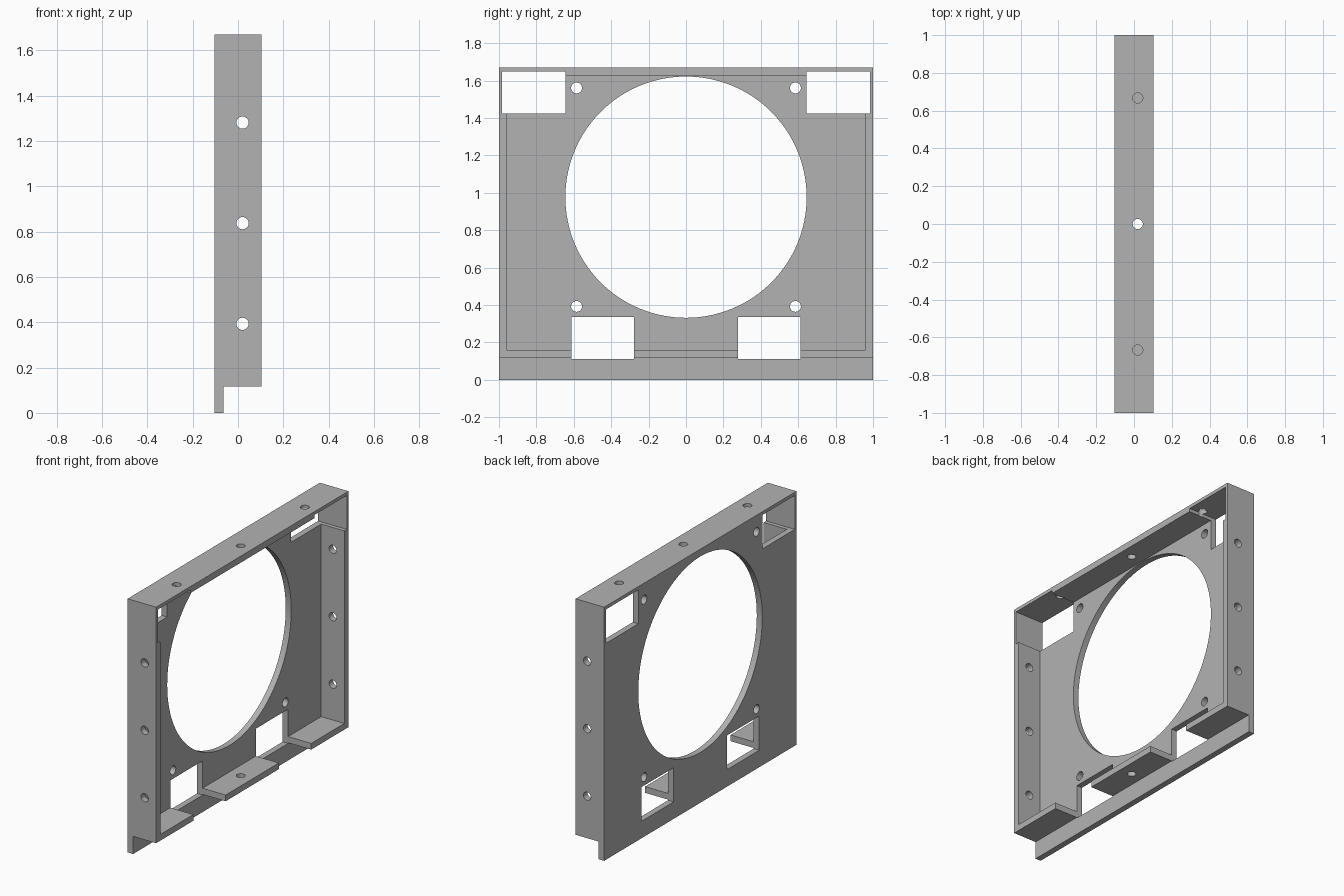
import bpy, bmesh, math
from mathutils import Matrix, Vector

if "Cube" in bpy.data.objects:
    bpy.data.objects.remove(bpy.data.objects["Cube"])

# Main dimensions
HALF_X, TOP, FLOOR = 0.104, 1.67, 0.116
PLATE_X = -0.064          # inner face of the plate
FAN_Z, FAN_R = 0.977, 0.645
HOLE_X, HOLE_R = 0.02, 0.027

grey = bpy.data.materials.new("plain grey")
grey.use_nodes = True
colour = (0.45, 0.45, 0.45, 1)
grey.diffuse_color = colour
grey.node_tree.nodes["Principled BSDF"].inputs["Base Color"].default_value = colour


def add_object(name, bm):
    bmesh.ops.recalc_face_normals(bm, faces=bm.faces)
    mesh = bpy.data.meshes.new(name)
    bm.to_mesh(mesh)
    bm.free()
    obj = bpy.data.objects.new(name, mesh)
    bpy.context.collection.objects.link(obj)
    return obj


cutters = []


def cut_box(x, y, z):
    """Box cutter from (min, max) pairs."""
    bm = bmesh.new()
    size = Vector([b - a for a, b in (x, y, z)])
    centre = Vector([(a + b) / 2 for a, b in (x, y, z)])
    bmesh.ops.create_cube(bm, size=1, matrix=Matrix.Translation(centre) @ Matrix.Diagonal(size).to_4x4())
    cutters.append(add_object("box_cutter", bm))


def cut_hole(centre, axis, radius, depth=0.2, sides=32):
    """Round cutter along an axis."""
    bm = bmesh.new()
    turn = Vector(axis).to_track_quat('Z', 'Y').to_matrix().to_4x4()
    bmesh.ops.create_cone(bm, cap_ends=True, segments=sides, radius1=radius, radius2=radius,
                          depth=depth, matrix=Matrix.Translation(centre) @ turn)
    cutters.append(add_object("hole_cutter", bm))


# Outer body: stepped profile with a lip below the plate, extruded along y
profile = [(-HALF_X, 0), (PLATE_X, 0), (PLATE_X, FLOOR), (HALF_X, FLOOR), (HALF_X, TOP), (-HALF_X, TOP)]
bm = bmesh.new()
face = bm.faces.new([bm.verts.new((x, -1, z)) for x, z in profile])
extruded = bmesh.ops.extrude_face_region(bm, geom=[face])["geom"]
bmesh.ops.translate(bm, vec=(0, 2, 0), verts=[v for v in extruded if isinstance(v, bmesh.types.BMVert)])
frame = add_object("fan_mount_frame", bm)
frame.data.materials.append(grey)

# Open tray and large round opening
cut_box((PLATE_X, 0.3), (-0.957, 0.957), (0.157, 1.627))
cut_hole((-0.09, 0, FAN_Z), (1, 0, 0), FAN_R, sides=128)

for side in (-1, 1):
    # Rectangular windows, upper corners and lower edge
    cut_box((-0.3, 0.3), sorted((side * 0.645, side * 0.983)), (1.425, 1.648))
    cut_box((-0.3, 0.3), sorted((side * 0.277, side * 0.613)), (0.112, 0.337))
    # Screw holes in the plate
    for dz in (-0.584, 0.584):
        cut_hole((-0.09, side * 0.585, FAN_Z + dz), (1, 0, 0), 0.029)
    # Side wall holes
    for z in (0.393, 0.837, 1.281):
        cut_hole((HOLE_X, side, z), (0, 1, 0), HOLE_R)

# Top wall holes and the single bottom wall hole
for y in (-0.667, 0, 0.667):
    cut_hole((HOLE_X, y, TOP), (0, 0, 1), HOLE_R)
cut_hole((HOLE_X, 0, FLOOR), (0, 0, 1), HOLE_R)

# Apply every cut, then remove the cutters
for cutter in cutters:
    mod = frame.modifiers.new("cut", 'BOOLEAN')
    mod.operation = 'DIFFERENCE'
    mod.solver = 'EXACT'
    mod.object = cutter
evaluated = frame.evaluated_get(bpy.context.evaluated_depsgraph_get())
result = bpy.data.meshes.new_from_object(evaluated)
frame.modifiers.clear()
frame.data = result
for cutter in cutters:
    bpy.data.objects.remove(cutter)
frame.data.materials.clear()
frame.data.materials.append(grey)
for poly in frame.data.polygons:
    poly.material_index = 0

# Smooth hole walls, sharp edges elsewhere
bpy.ops.object.select_all(action='DESELECT')
frame.select_set(True)
bpy.context.view_layer.objects.active = frame
bpy.ops.object.shade_smooth_by_angle(angle=math.radians(30))
